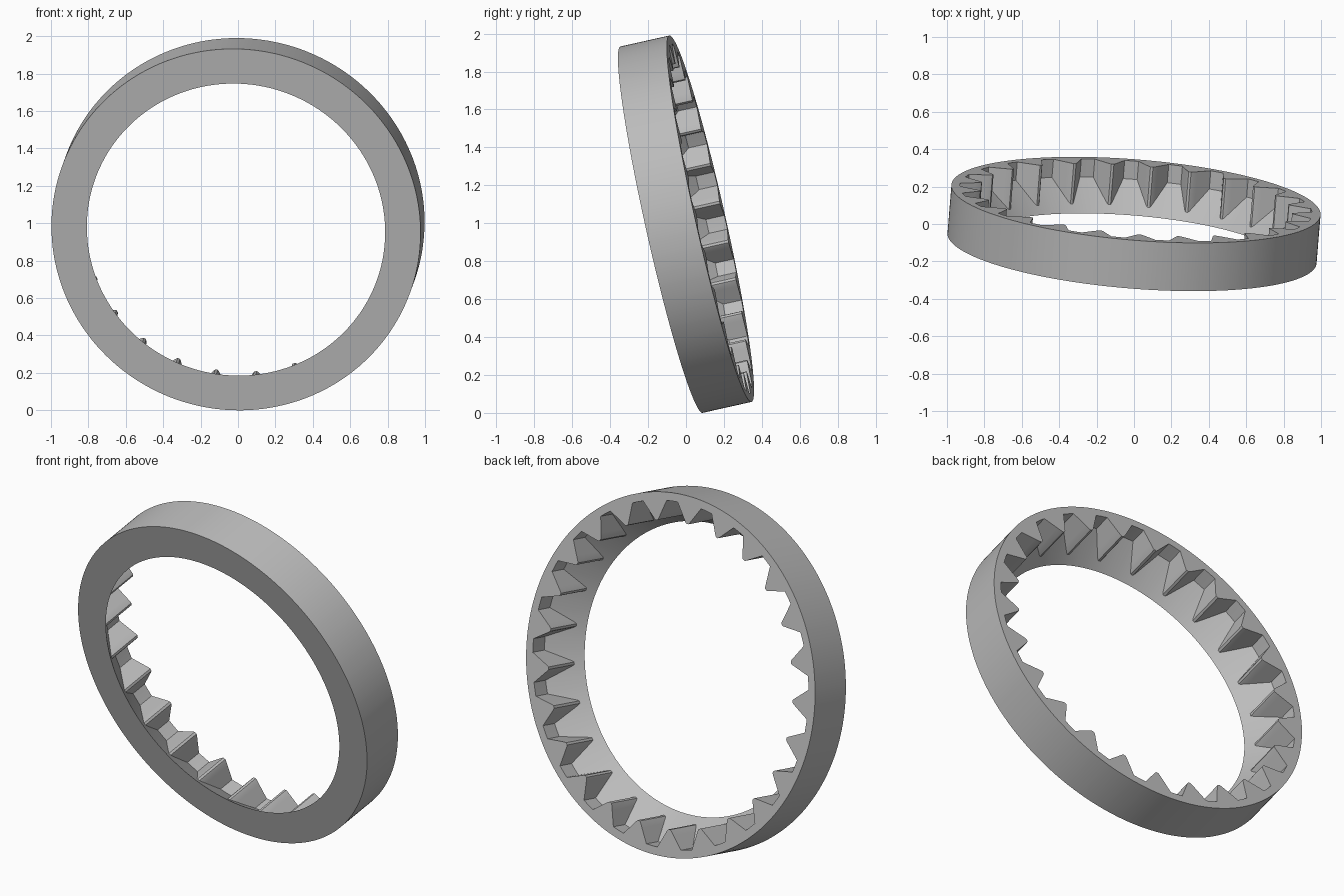
import bpy, bmesh, math
from mathutils import Vector

cube = bpy.data.objects.get("Cube")
if cube:
    bpy.data.objects.remove(cube, do_unlink=True)

# Ring dimensions
TEETH = 25
OUTER, BORE, ROOT = 0.99, 0.80, 0.945
DEPTH, CONE_DEPTH = 0.265, 0.165
PHASE = math.radians(247)

# Tilted ring frame: axis runs from the front face to the toothed back face
axis = Vector((0.08, 0.972, 0.218)).normalized()
side = (Vector((1, 0, 0)) - axis * axis.x).normalized()
up = side.cross(axis)
centre = Vector((0, 0, 0.995))


def place(radius, angle, height):
    return (centre + side * radius * math.cos(angle) + up * radius * math.sin(angle)
            + axis * (height - DEPTH / 2))


# One tooth as (radius, angle): straight flanks, chamfered tip, flat root
base_angle = math.radians(4.93)
base = Vector((ROOT * math.sin(base_angle), ROOT * math.cos(base_angle)))
shoulder = Vector((0.014, 0.845))
tip = Vector((0.007, 0.838))
half = [base.lerp(shoulder, i / 4) for i in range(5)] + [tip]
half = [(p.length, math.atan2(p.x, p.y)) for p in half]
tooth = [(r, -a) for r, a in half] + [(r, a) for r, a in reversed(half)]
tooth.append((ROOT, math.pi / TEETH))

outline = [(r, a + PHASE + k * math.tau / TEETH) for k in range(TEETH) for r, a in tooth]

# Loops: outer front, outer back, toothed back edge, teeth meeting the cone, bore front
bm = bmesh.new()
slope = CONE_DEPTH / (ROOT - BORE)
rows = []
for r, a in outline:
    section = [(OUTER, 0), (OUTER, DEPTH), (r, DEPTH), (r, (r - BORE) * slope), (BORE, 0)]
    rows.append([bm.verts.new(place(radius, a, h)) for radius, h in section])

for i, row in enumerate(rows):
    following = rows[(i + 1) % len(rows)]
    for j in range(len(row)):
        k = (j + 1) % len(row)
        bm.faces.new((row[j], row[k], following[k], following[j]))
bmesh.ops.recalc_face_normals(bm, faces=bm.faces)

mesh = bpy.data.meshes.new("toothed_ring")
bm.to_mesh(mesh)
bm.free()
ring = bpy.data.objects.new("toothed_ring", mesh)
bpy.context.collection.objects.link(ring)

# Plain grey metal
grey = bpy.data.materials.new("plain_grey")
grey.use_nodes = True
colour = (0.5, 0.5, 0.5, 1)
grey.diffuse_color = colour
grey.node_tree.nodes["Principled BSDF"].inputs["Base Color"].default_value = colour
mesh.materials.append(grey)

bpy.ops.object.select_all(action="DESELECT")
ring.select_set(True)
bpy.context.view_layer.objects.active = ring
bpy.ops.object.shade_smooth_by_angle(angle=math.radians(25))
